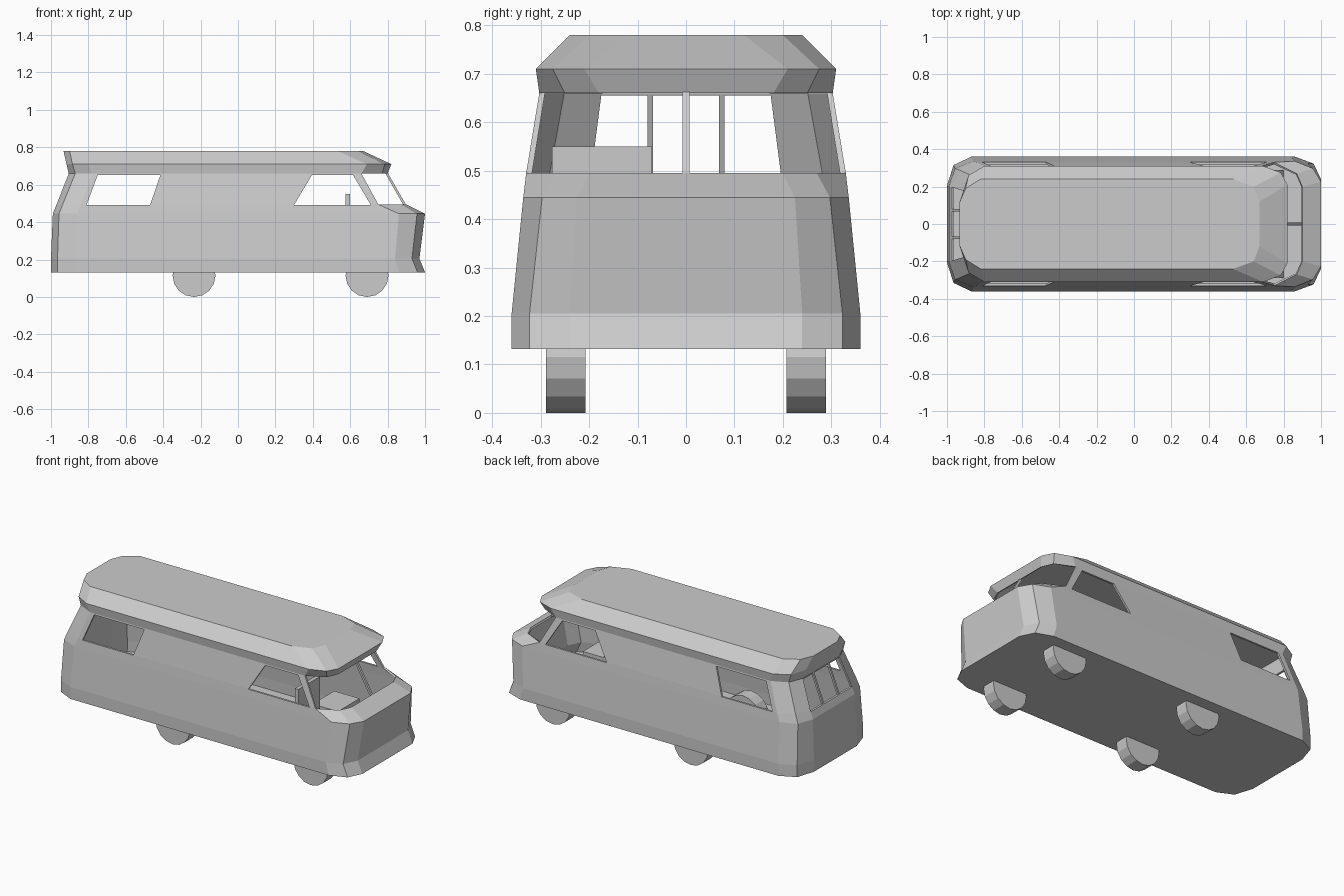
import bpy, bmesh, math
from mathutils import Vector

if "Cube" in bpy.data.objects:
    bpy.data.objects.remove(bpy.data.objects["Cube"])


def make_object(name, bm):
    bmesh.ops.recalc_face_normals(bm, faces=bm.faces)
    me = bpy.data.meshes.new(name)
    bm.to_mesh(me)
    bm.free()
    ob = bpy.data.objects.new(name, me)
    bpy.context.collection.objects.link(ob)
    return ob


def prism(bm, a, b):
    """Solid between two matching outlines."""
    va = [bm.verts.new(p) for p in a]
    vb = [bm.verts.new(p) for p in b]
    n = len(a)
    bm.faces.new(va)
    bm.faces.new(vb[::-1])
    for i in range(n):
        j = (i + 1) % n
        bm.faces.new((va[j], va[i], vb[i], vb[j]))


def box(name, x0, x1, y0, y1, z0, z1):
    bm = bmesh.new()
    q = [(x0, y0), (x1, y0), (x1, y1), (x0, y1)]
    prism(bm, [(x, y, z0) for x, y in q], [(x, y, z1) for x, y in q])
    return make_object(name, bm)


# body shell: half outlines (nose to tail) at rising heights, mirrored and lofted
rings = [
    (.132, (1.0, .24), (.96, .323), (.86, .36), (-.87, .36), (-.965, .315), (-1.0, .205)),
    (.205, (.97, .24), (.93, .323), (.84, .36), (-.87, .36), (-.965, .315), (-1.0, .205)),
    (.445, (1.0, .225), (.957, .297), (.86, .336), (-.86, .336), (-.957, .297), (-.99, .2)),
    (.495, (.9, .2), (.87, .27), (.75, .33), (-.84, .33), (-.937, .29), (-.97, .197)),
    (.66, (.80, .18), (.77, .25), (.66, .303), (-.78, .303), (-.87, .26), (-.905, .175)),
    (.71, (.82, .21), (.785, .275), (.69, .31), (-.8, .31), (-.885, .26), (-.917, .165)),
    (.78, (.67, .12), (.64, .2), (.53, .24), (-.82, .24), (-.9, .19), (-.933, .115)),
]
bm = bmesh.new()
loops = []
for z, *half in rings:
    pts = half + [(x, -y) for x, y in reversed(half)]
    loops.append([bm.verts.new((x, y, z)) for x, y in pts])
n = 12
for k in range(len(loops) - 1):
    for i in range(n):
        if k == 3 and i in (0, 1, 9, 10, 11):      # open windscreen
            continue
        j = (i + 1) % n
        bm.faces.new((loops[k][i], loops[k][j], loops[k + 1][j], loops[k + 1][i]))
bm.faces.new(loops[0])
bm.faces.new(loops[-1])
body = make_object("body_shell", bm)
# make sure the wall thickness goes inward (floor normal must point down)
floor = min(body.data.polygons, key=lambda p: p.center.z)
if floor.normal.z > 0:
    body.data.flip_normals()
sol = body.modifiers.new("wall", 'SOLIDIFY')
sol.thickness = .012
sol.offset = -1

# window cutters: two side windows through both walls, three rear panes
bm = bmesh.new()
for prof in ([(.30, .492), (.71, .492), (.615, .652), (.395, .652)],
             [(-.81, .492), (-.47, .492), (-.415, .652), (-.75, .652)]):
    prism(bm, [(x, -.5, z) for x, z in prof], [(x, .5, z) for x, z in prof])
for prof in ([(-.068, .485), (.068, .485), (.068, .655), (-.068, .655)],
             [(.08, .485), (.197, .485), (.175, .655), (.08, .655)],
             [(-.08, .485), (-.197, .485), (-.175, .655), (-.08, .655)]):
    prism(bm, [(-1.1, y, z) for y, z in prof], [(-.85, y, z) for y, z in prof])
cutter = make_object("window_cutter", bm)
cutter.hide_render = True
cut = body.modifiers.new("windows", 'BOOLEAN')
cut.operation = 'DIFFERENCE'
cut.solver = 'EXACT'
cut.object = cutter
bpy.context.view_layer.objects.active = body
for m in ("wall", "windows"):
    bpy.ops.object.modifier_apply(modifier=m)
bpy.data.objects.remove(cutter)

# windscreen centre post
bm = bmesh.new()
prism(bm, [(x, y, .49) for x, y in ((.885, -.007), (.9, -.007), (.9, .007), (.885, .007))],
      [(x, y, .665) for x, y in ((.785, -.007), (.8, -.007), (.8, .007), (.785, .007))])
make_object("windscreen_post", bm)

# wheels: 16-sided discs reaching up through the floor
R = .115
for end, x in (("front", .69), ("rear", -.235)):
    for side, s in (("left", 1), ("right", -1)):
        bm = bmesh.new()
        ring = [(x + R * math.cos(math.tau * i / 16), R + R * math.sin(math.tau * i / 16))
                for i in range(16)]
        prism(bm, [(a, s * .208, b) for a, b in ring], [(a, s * .289, b) for a, b in ring])
        make_object(f"{end}_{side}_wheel", bm)

# cab seats
box("driver_seat_back", .575, .598, -.277, -.07, .2, .55)
box("driver_seat_cushion", .598, .74, -.277, -.07, .25, .29)
box("passenger_bench", .45, .62, .07, .277, .25, .29)
